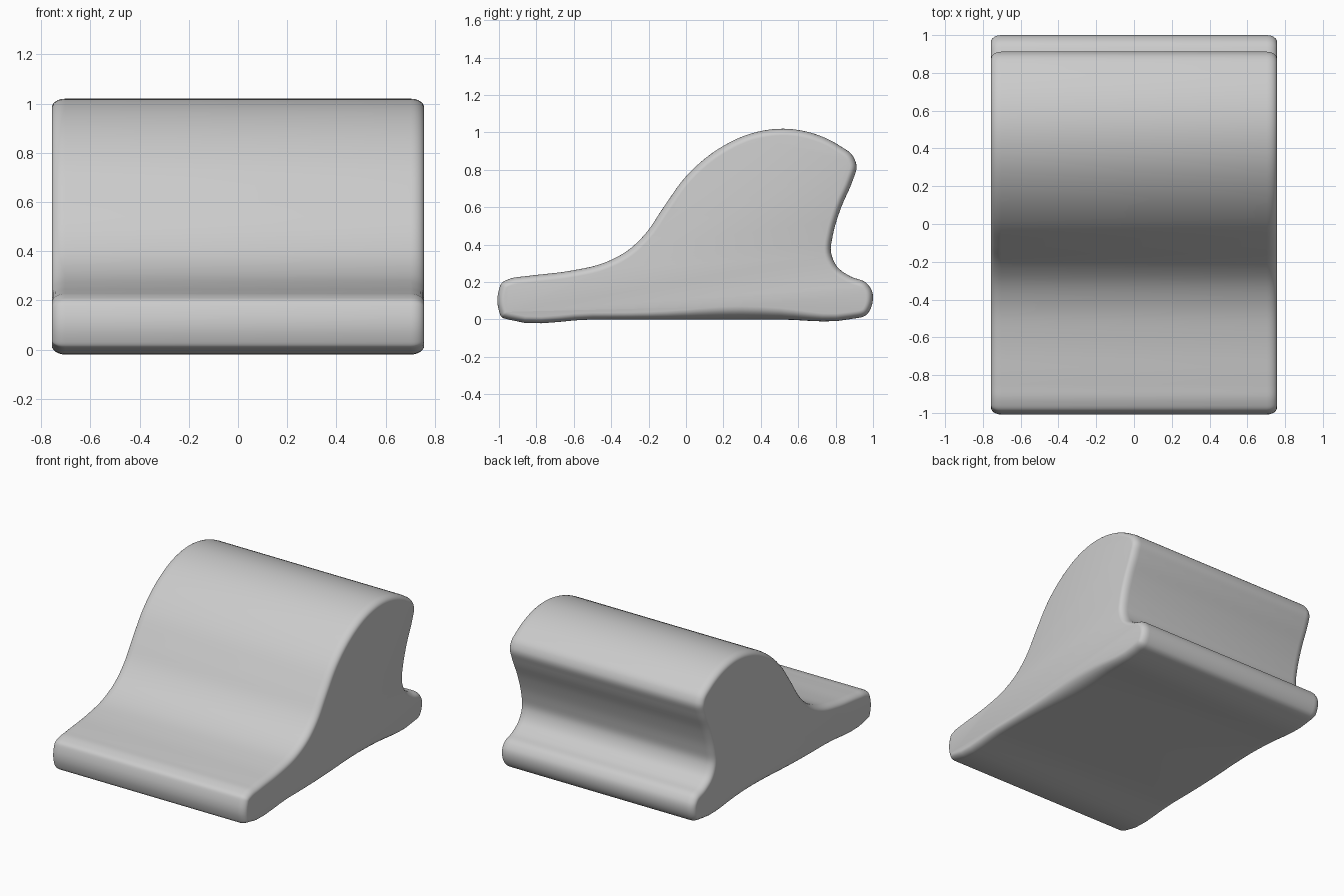
import bpy, bmesh, math
from mathutils import Vector

if "Cube" in bpy.data.objects:
    bpy.data.objects.remove(bpy.data.objects["Cube"])

# Side outline (y, z), counter-clockwise seen from +x
PTS = [(-0.95, 0), (-0.5, 0), (0, 0), (0.5, 0), (0.88, 0.002), (0.965, 0.025), (0.995, 0.08),
       (0.995, 0.15), (0.965, 0.195), (0.88, 0.23), (0.81, 0.28), (0.775, 0.36),
       (0.785, 0.45), (0.83, 0.6), (0.89, 0.74), (0.912, 0.82), (0.893, 0.873),
       (0.82, 0.93), (0.68, 0.995), (0.52, 1.02), (0.35, 0.995), (0.17, 0.91),
       (0.0, 0.765), (-0.12, 0.6), (-0.22, 0.455), (-0.31, 0.37), (-0.44, 0.302),
       (-0.62, 0.26), (-0.85, 0.232), (-0.94, 0.218), (-0.985, 0.195), (-1, 0.16),
       (-1, 0.045), (-0.986, 0.013)]
W, STEPS, RINGS = 0.757, 5, 6


def smooth_outline(pts):
    """Closed chord-length Hermite spline; returns points and outward normals."""
    p = [Vector(q) for q in pts]
    n = len(p)
    tan = []
    for i in range(n):
        a, b = p[i] - p[i - 1], p[(i + 1) % n] - p[i]
        la, lb = a.length, b.length
        tan.append((a / la * lb + b / lb * la) / (la + lb))
    out = []
    for i in range(n):
        j = (i + 1) % n
        h = (p[j] - p[i]).length
        for s in range(STEPS):
            t = s / STEPS
            out.append(p[i] * (2*t**3 - 3*t*t + 1) + tan[i] * h * (t**3 - 2*t*t + t)
                       + p[j] * (3*t*t - 2*t**3) + tan[j] * h * (t**3 - t*t))
    m = len(out)
    nor = []
    for i in range(m):
        d = (out[(i + 1) % m] - out[i - 1]).normalized()
        nor.append(Vector((d.y, -d.x)))
    return out, nor


outline, normals = smooth_outline(PTS)
# Edge rounding, softer along the middle of the underside
radius = [0.036 + (0.035 * math.exp(-((q.x - 0.3) / 0.35) ** 2) if q.y < 0.02 else 0)
          for q in outline]

# Wedge body: rounded rings from one end cap to the other
bm = bmesh.new()
rings = []
for side in (-1, 1):
    group = []
    for k in range(RINGS + 1):
        a = math.pi / 2 * k / RINGS
        ring = []
        for q, nv, r in zip(outline, normals, radius):
            v = q - nv * r * (1 - math.sin(a))
            ring.append(bm.verts.new((side * (W - 1.5 * r * (1 - math.cos(a))), v.x, v.y)))
        group.append(ring)
    rings += group if side < 0 else group[::-1]
m = len(outline)
for r0, r1 in zip(rings, rings[1:]):
    for i in range(m):
        j = (i + 1) % m
        bm.faces.new((r0[i], r0[j], r1[j], r1[i]))
bm.faces.new(rings[0])
bm.faces.new(rings[-1])
bmesh.ops.recalc_face_normals(bm, faces=bm.faces)

mesh = bpy.data.meshes.new("wave_block")
bm.to_mesh(mesh)
bm.free()
obj = bpy.data.objects.new("wave_block", mesh)
bpy.context.collection.objects.link(obj)
bpy.context.view_layer.objects.active = obj
obj.select_set(True)
bpy.ops.object.shade_smooth_by_angle(angle=math.radians(40))
